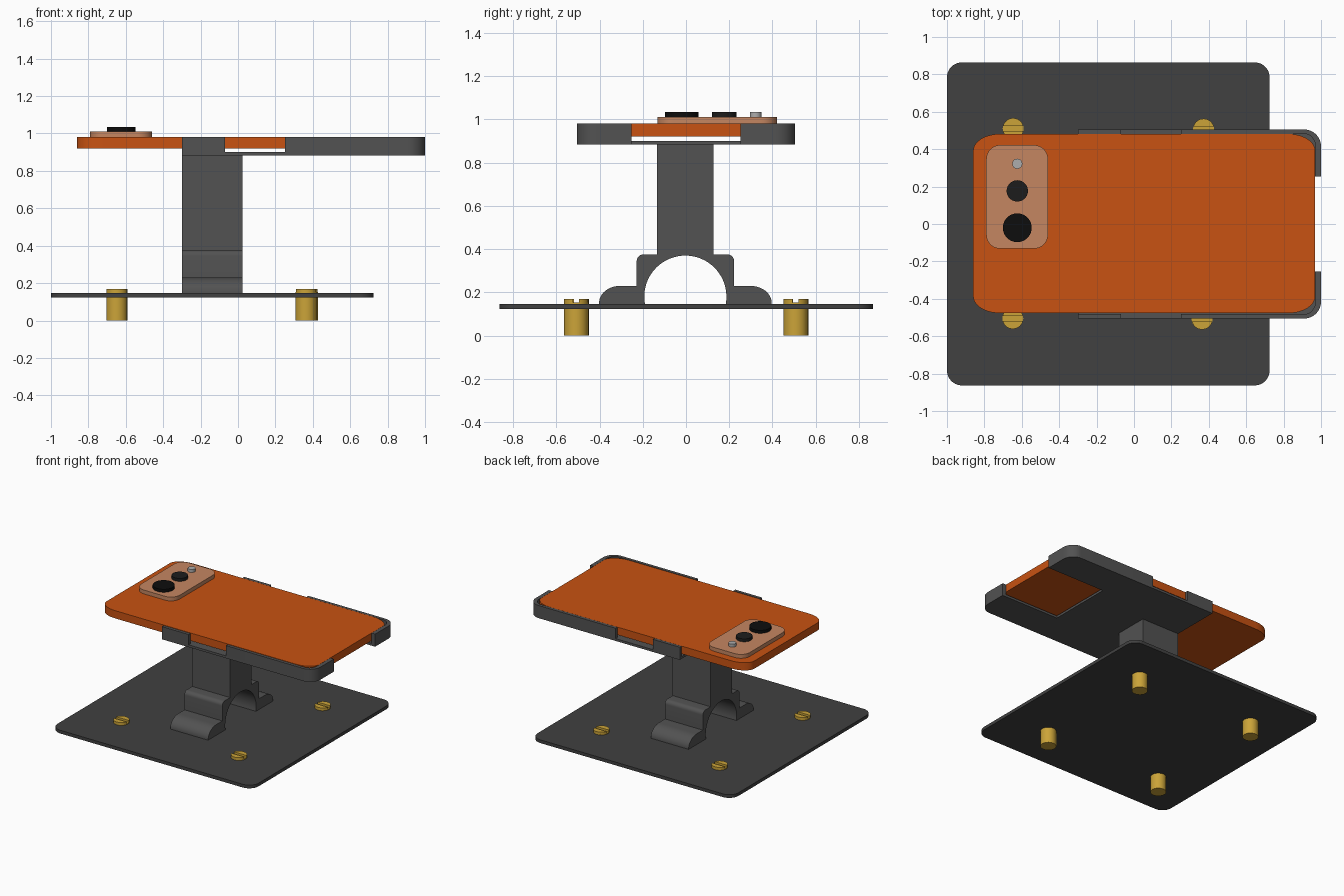
import bpy, bmesh
from math import sin, cos, radians, asin, degrees

if "Cube" in bpy.data.objects:
    bpy.data.objects.remove(bpy.data.objects["Cube"])


def material(name, rgb):
    m = bpy.data.materials.new(name)
    m.diffuse_color = (*rgb, 1)
    m.use_nodes = True
    m.node_tree.nodes["Principled BSDF"].inputs["Base Color"].default_value = m.diffuse_color
    return m


PLASTIC = material("dark_plastic", (0.085, 0.085, 0.085))
PLATE = material("dark_plate", (0.052, 0.052, 0.052))
ORANGE = material("orange", (0.58, 0.085, 0.006))
TAN = material("tan", (0.56, 0.24, 0.12))
GOLD = material("brass", (0.6, 0.37, 0.04))
BLACK = material("black", (0.004, 0.004, 0.004))
LENS = material("lens_black", (0.012, 0.012, 0.012))
SILVER = material("silver", (0.42, 0.42, 0.42))


def arc(cx, cy, rx, ry, a0, a1, n=10):
    return [(cx + rx * cos(radians(a0 + (a1 - a0) * i / n)),
             cy + ry * sin(radians(a0 + (a1 - a0) * i / n))) for i in range(n + 1)]


def circle(cx, cy, r, n=40):
    return arc(cx, cy, r, r, 0, 360, n)[:-1]


def rounded_rect(x0, x1, y0, y1, rx, ry):
    return (arc(x1 - rx, y1 - ry, rx, ry, 0, 90) + arc(x0 + rx, y1 - ry, rx, ry, 90, 180)
            + arc(x0 + rx, y0 + ry, rx, ry, 180, 270) + arc(x1 - rx, y0 + ry, rx, ry, 270, 360))


def prisms(name, parts, mat, along_x=False):
    """Extrude each (outline, low, high) along z, or along x for y-z outlines."""
    bm = bmesh.new()
    for outline, lo, hi in parts:
        verts = [bm.verts.new((lo, a, b) if along_x else (a, b, lo)) for a, b in outline]
        face = bm.faces.new(verts)
        ext = bmesh.ops.extrude_face_region(bm, geom=[face])["geom"]
        d = hi - lo
        bmesh.ops.translate(bm, vec=(d, 0, 0) if along_x else (0, 0, d),
                            verts=[v for v in ext if isinstance(v, bmesh.types.BMVert)])
    bmesh.ops.recalc_face_normals(bm, faces=bm.faces)
    mesh = bpy.data.meshes.new(name)
    bm.to_mesh(mesh)
    bm.free()
    mesh.materials.append(mat)
    obj = bpy.data.objects.new(name, mesh)
    bpy.context.collection.objects.link(obj)
    bpy.ops.object.select_all(action='DESELECT')
    obj.select_set(True)
    bpy.context.view_layer.objects.active = obj
    bpy.ops.object.shade_smooth_by_angle(angle=radians(35))
    return obj


# Base plate
prisms("base_plate", [(rounded_rect(-1, 0.725, -0.863, 0.864, 0.08, 0.08), 0.122, 0.147)], PLATE)

# Slotted screws: shank plus two head segments either side of the slot
R, SLOT = 0.056, 0.014
a = degrees(asin(SLOT / R))
for i, (x, y) in enumerate([(-0.646, 0.51), (0.372, 0.507), (-0.648, -0.505), (0.364, -0.508)]):
    prisms(f"screw_{i + 1}", [
        (circle(x, y, R), 0, 0.153),
        (arc(x, y, R, R, a, 180 - a, 20), 0.153, 0.169),
        (arc(x, y, R, R, 180 + a, 360 - a, 20), 0.153, 0.169)], GOLD)

# Stem with stepped, arched foot (right half, then the mirrored left half)
Z0, ZT = 0.147, 0.883
half = ([(0.399, Z0)] + arc(0.30, 0.152, 0.099, 0.078, 0, 90) + [(0.225, 0.23)]
        + arc(0.195, 0.345, 0.03, 0.03, 0, 90, 6) + [(0.13, 0.375), (0.13, ZT)])
left = [(-y, z) for y, z in reversed(half)]
arch = arc(0, 0.18, 0.19, 0.19, 190, -10, 36)
stem = prisms("stem_and_foot", [(half + left + arch, -0.30, 0.025)], PLASTIC, along_x=True)
stem.location.y = -0.003

# Tray floor with open notch at the right end
FLOOR, TOP, W = 0.901, 0.981, 0.505
corner = arc(0.91, W - 0.09, 0.09, 0.09, 90, 0)
side = [(-0.30, W)] + corner + [(1.0, 0.253), (0.5, 0.253)]
prisms("tray_floor", [(side + [(x, -y) for x, y in reversed(side)], ZT, FLOOR)], PLASTIC)

# Tray walls: short clip and wrap-around corner on each side
wrap = ([(0.25, 0.482), (0.25, W)] + corner + [(1.0, 0.253), (0.97, 0.253)]
        + arc(0.91, W - 0.09, 0.06, 0.067, 0, 90))
clip = [(-0.30, 0.482), (-0.07, 0.482), (-0.07, W), (-0.30, W)]
for label, s in (("back", 1), ("front", -1)):
    for part, outline in (("corner_wall", wrap), ("side_clip", clip)):
        prisms(f"{label}_{part}", [([(x, s * y) for x, y in outline], FLOOR, TOP)], PLASTIC)

# Phone body, camera island and lenses
prisms("phone_body", [(rounded_rect(-0.86, 0.969, -0.476, 0.481, 0.14, 0.09), 0.921, 0.981)], ORANGE)
prisms("camera_island", [(rounded_rect(-0.79, -0.46, -0.132, 0.422, 0.075, 0.075), 0.981, 1.011)], TAN)
for name, y, r, mat in (("large_lens", -0.02, 0.077, BLACK), ("small_lens", 0.177, 0.057, LENS),
                        ("flash", 0.322, 0.027, SILVER)):
    prisms(name, [(circle(-0.624, y, r), 1.011, 1.034)], mat)
